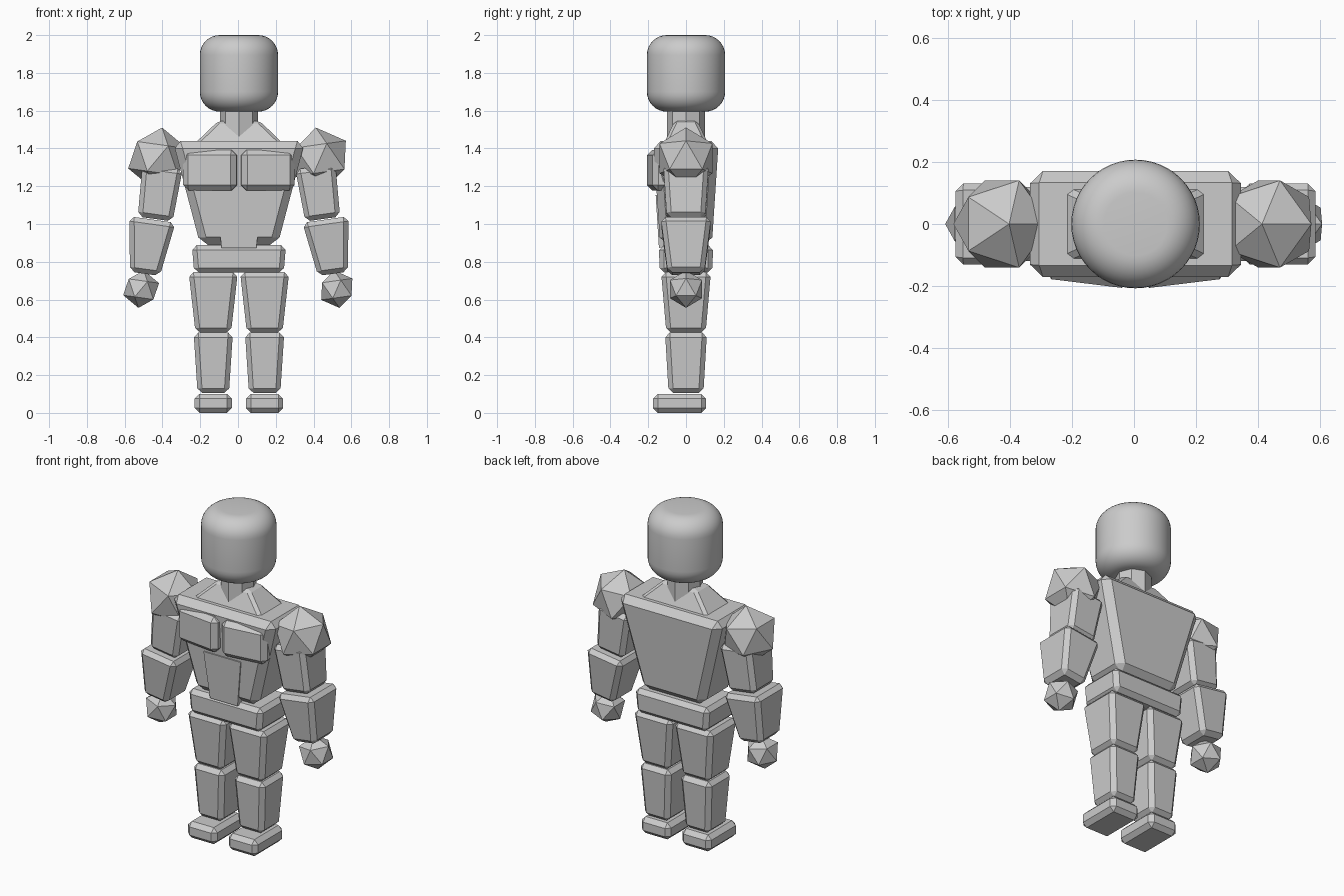
import bpy, bmesh, math
from mathutils import Vector, Matrix

if "Cube" in bpy.data.objects:
    bpy.data.objects.remove(bpy.data.objects["Cube"], do_unlink=True)

MID = 0.005                     # centre line of the body
TILT = math.radians(8)          # outward lean of the arms

grey = bpy.data.materials.new("plain grey")
grey.use_nodes = True
COLOUR = (0.6, 0.6, 0.6, 1)
grey.diffuse_color = COLOUR
grey.node_tree.nodes["Principled BSDF"].inputs["Base Color"].default_value = COLOUR


def finish(name, bm, matrix=None):
    if matrix:
        bm.transform(matrix)
    bmesh.ops.recalc_face_normals(bm, faces=bm.faces)
    mesh = bpy.data.meshes.new(name)
    bm.to_mesh(mesh)
    bm.free()
    mesh.materials.append(grey)
    obj = bpy.data.objects.new(name, mesh)
    bpy.context.collection.objects.link(obj)
    return obj


def block(name, centre, height, bottom, top, bevel=0.025, turn=None):
    """Tapered box with chamfered edges; bottom and top are half widths (x, y)."""
    bm = bmesh.new()
    bmesh.ops.create_cube(bm, size=2)
    for v in bm.verts:
        half = top if v.co.z > 0 else bottom
        v.co = Vector((v.co.x * half[0], v.co.y * half[1], v.co.z * height / 2))
    if bevel:
        bmesh.ops.bevel(bm, geom=bm.edges[:], offset=bevel, segments=1,
                        affect='EDGES', clamp_overlap=True)
    return finish(name, bm, Matrix.Translation(centre) @ (turn or Matrix()))


def ball(name, centre, radius, turn):
    bm = bmesh.new()
    bmesh.ops.create_icosphere(bm, subdivisions=1, radius=radius)
    return finish(name, bm, Matrix.Translation(centre) @ turn)


def cylinder(name, z0, z1, radius, sides, rounding=0):
    bm = bmesh.new()
    bmesh.ops.create_cone(bm, cap_ends=True, segments=sides, radius1=radius,
                          radius2=radius, depth=z1 - z0)
    if rounding:
        rims = [e for e in bm.edges if abs(e.verts[0].co.z - e.verts[1].co.z) < 1e-4]
        bmesh.ops.bevel(bm, geom=rims, offset=rounding, segments=8,
                        profile=0.5, affect='EDGES')
    return finish(name, bm, Matrix.Translation((MID, 0, (z0 + z1) / 2)))


# Head and neck
head = cylinder("head", 1.595, 2.0, 0.207, 48, 0.105)
for poly in head.data.polygons:
    poly.use_smooth = True
cylinder("neck", 1.46, 1.64, 0.1, 8)
block("neck_base", (MID, 0, 1.485), 0.12, (0.235, 0.118), (0.11, 0.06), 0.015)

# Trunk
block("torso", (MID, 0, 1.165), 0.55, (0.205, 0.137), (0.35, 0.173), 0.04)
block("pelvis", (MID, 0, 0.815), 0.145, (0.237, 0.14), (0.249, 0.143))
lean = Matrix.Rotation(math.radians(3.5), 4, 'X')
block("belly_plate", (MID, -0.132, 1.015), 0.28, (0.092, 0.02), (0.124, 0.02), 0, lean)

for side, word in ((-1, "right"), (1, "left")):
    def at(x, y, z):
        return (MID + side * x, y, z)

    # Chest plates, swept back towards the arms
    sweep = Matrix.Rotation(side * math.radians(7), 4, 'Z')
    block(word + "_chest_plate", at(0.152, -0.147, 1.285), 0.215,
          (0.142, 0.045), (0.142, 0.045), 0.028, sweep)

    # Arms
    arm = Matrix.Rotation(-side * TILT, 4, 'Y')
    hand_turn = shoulder_turn = arm
    ball(word + "_shoulder", at(0.43, 0, 1.347), 0.165, shoulder_turn)
    block(word + "_upper_arm", at(0.424, 0, 1.165), 0.28,
          (0.093, 0.102), (0.107, 0.12), 0.025, arm)
    block(word + "_forearm", at(0.478, 0, 0.88), 0.29,
          (0.08, 0.097), (0.123, 0.134), 0.025, arm)
    ball(word + "_hand", at(0.518, 0, 0.655), 0.1, hand_turn)

    # Legs
    block(word + "_thigh", at(0.136, 0, 0.585), 0.32, (0.094, 0.104), (0.13, 0.132))
    block(word + "_shin", at(0.136, 0, 0.265), 0.32, (0.083, 0.092), (0.104, 0.111))
    block(word + "_foot", at(0.136, -0.034, 0.05), 0.1, (0.098, 0.14), (0.098, 0.14))
